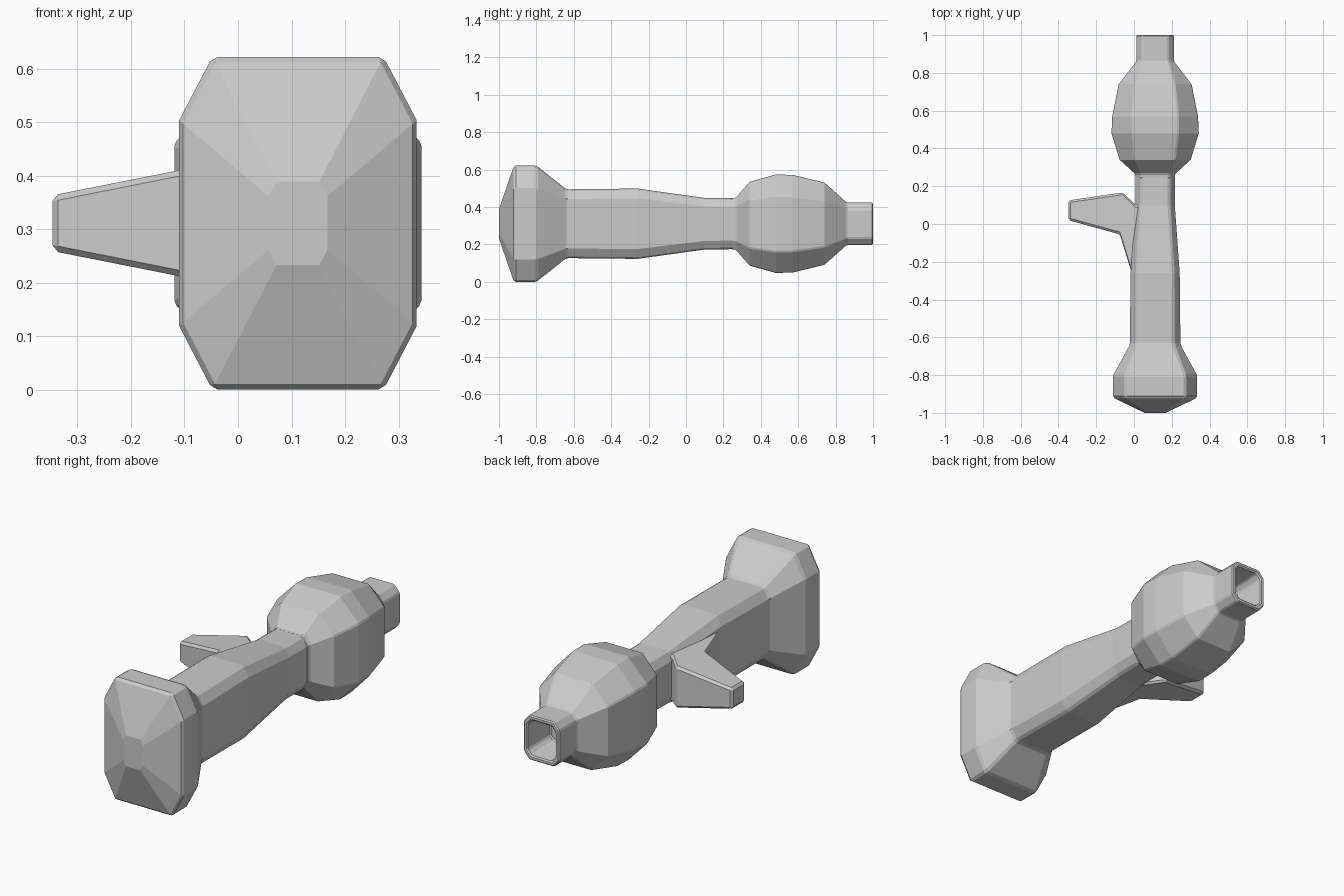
import bpy, bmesh

CX, CZ = 0.112, 0.311


def add_mesh(name, rings, bevel):
    """Skin a list of equal-length vertex rings and close both ends."""
    bm = bmesh.new()
    loops = [[bm.verts.new(p) for p in ring] for ring in rings]
    n = len(loops[0])
    for a, b in zip(loops, loops[1:]):
        for i in range(n):
            j = (i + 1) % n
            bm.faces.new((a[i], a[j], b[j], b[i]))
    bm.faces.new(loops[0])
    bm.faces.new(loops[-1])
    bmesh.ops.recalc_face_normals(bm, faces=bm.faces)
    me = bpy.data.meshes.new(name)
    bm.to_mesh(me)
    bm.free()
    ob = bpy.data.objects.new(name, me)
    bpy.context.collection.objects.link(ob)
    mod = ob.modifiers.new("edge_bevel", 'BEVEL')
    mod.width = bevel
    mod.segments = 1
    mod.limit_method = 'ANGLE'
    mod.angle_limit = 0.6
    return ob


def octagon(y, hw, hz, fw, fz):
    """Chamfered rectangle: half width/height, half lengths of its flats."""
    pts = [(hw, -fz), (hw, fz), (fw, hz), (-fw, hz),
           (-hw, fz), (-hw, -fz), (-fw, -hz), (fw, -hz)]
    return [(CX + x, y, CZ + z) for x, z in pts]


# Flared butt and tapering main tube
tube = [
    (-1.00, 0.055, 0.078, 0.040, 0.050),
    (-0.92, 0.222, 0.311, 0.160, 0.192),
    (-0.80, 0.222, 0.311, 0.160, 0.192),
    (-0.64, 0.134, 0.184, 0.100, 0.132),
    (-0.26, 0.130, 0.188, 0.098, 0.136),
    (0.10, 0.104, 0.138, 0.076, 0.092),
    (0.27, 0.104, 0.136, 0.076, 0.090),
]
add_mesh("main_tube", [octagon(*s) for s in tube], 0.010)

# Bulbous front housing, nozzle and hollow bore
bulb = [
    (0.24, 0.104, 0.136, 0.076, 0.090),
    (0.265, 0.106, 0.138, 0.078, 0.092),
    (0.34, 0.188, 0.224, 0.105, 0.130),
    (0.48, 0.231, 0.263, 0.122, 0.150),
    (0.57, 0.227, 0.261, 0.122, 0.148),
    (0.74, 0.193, 0.220, 0.105, 0.125),
    (0.86, 0.100, 0.113, 0.070, 0.078),
    (1.00, 0.100, 0.113, 0.070, 0.078),
    (1.00, 0.078, 0.090, 0.055, 0.064),
    (0.84, 0.060, 0.070, 0.040, 0.048),
]
add_mesh("bulb_housing", [octagon(*s) for s in bulb], 0.006)

# Side grip: tip, widest part, root; each is front (x, y), back (x, y), half height
grip = [
    ((-0.347, 0.02), (-0.347, 0.125), 0.052),
    ((-0.075, -0.055), (-0.060, 0.167), 0.106),
    ((-0.012, -0.26), (0.010, 0.10), 0.118),
    ((0.050, -0.26), (0.050, 0.10), 0.118),
]
add_mesh("side_grip", [[(*f, CZ - h), (*b, CZ - h), (*b, CZ + h), (*f, CZ + h)]
                       for f, b, h in grip], 0.011)
